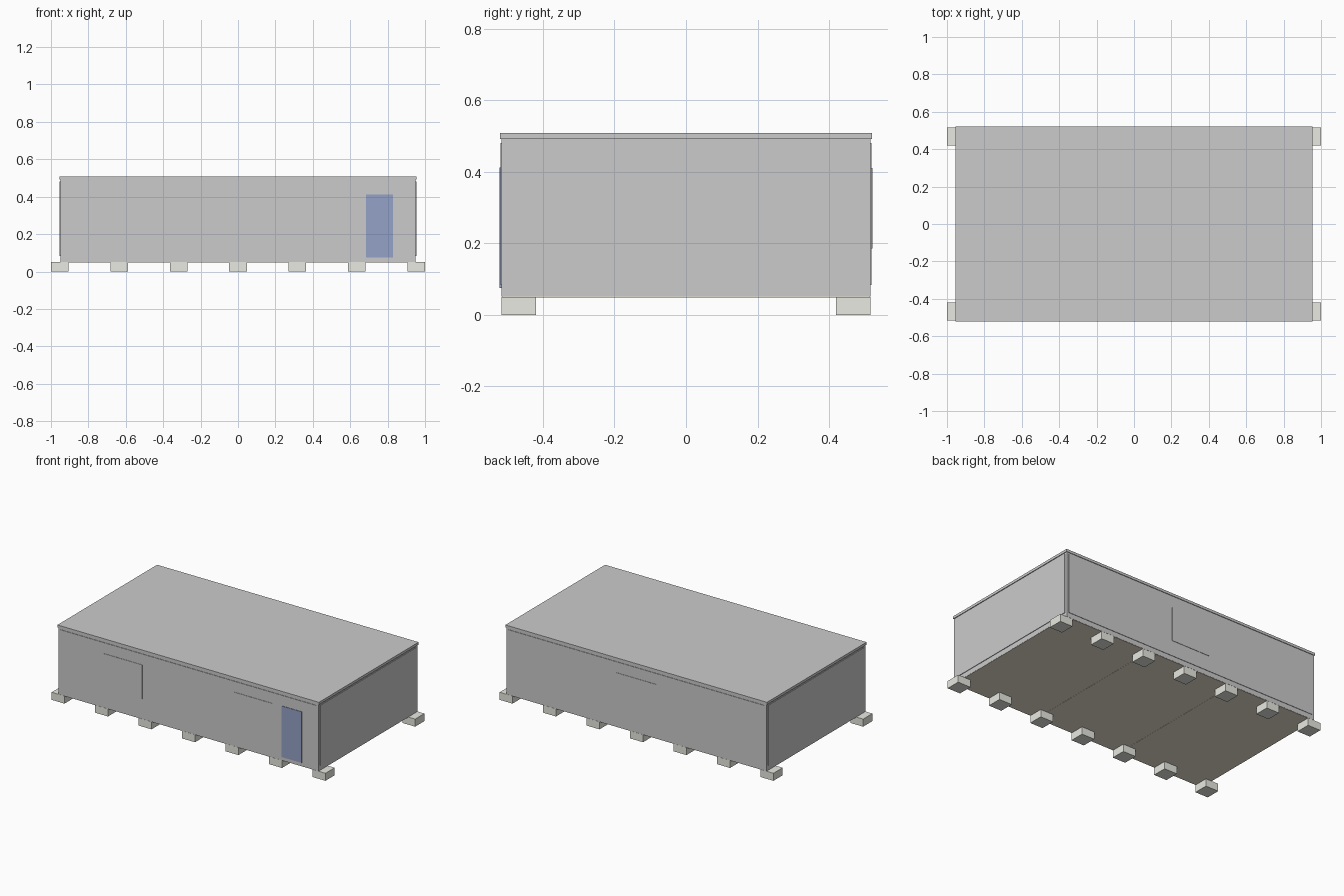
import bpy

if "Cube" in bpy.data.objects:
    bpy.data.objects.remove(bpy.data.objects["Cube"])


def material(name, rgb):
    m = bpy.data.materials.new(name)
    m.diffuse_color = (*rgb, 1)
    m.use_nodes = True
    m.node_tree.nodes["Principled BSDF"].inputs["Base Color"].default_value = m.diffuse_color
    return m


def box(name, x, y, z, mat=None):
    """Box from (min, max) ranges on each axis."""
    verts = [(a, b, c) for a in x for b in y for c in z]
    faces = [(0, 1, 3, 2), (4, 6, 7, 5), (0, 4, 5, 1),
             (2, 3, 7, 6), (0, 2, 6, 4), (1, 5, 7, 3)]
    mesh = bpy.data.meshes.new(name)
    mesh.from_pydata(verts, [], faces)
    ob = bpy.data.objects.new(name, mesh)
    bpy.context.collection.objects.link(ob)
    if mat:
        mesh.materials.append(mat)
    return ob


def side_range(s, inner, outer):
    return sorted((s * inner, s * outer))


concrete = material("concrete", (0.82, 0.82, 0.76))
blue = material("door_blue", (0.3, 0.36, 0.58))
wood = material("floor_board", (0.85, 0.78, 0.65))

# Frame body and roof slab
box("body", (-0.95, 0.95), (-0.516, 0.516), (0.051, 0.491))
box("roof", (-0.955, 0.955), (-0.52, 0.52), (0.491, 0.508))

# Floor underside in three modules
for i in range(3):
    x0 = -0.95 + i * 1.9 / 3
    box(f"floor_{i}", (x0 + 0.0005, x0 + 1.9 / 3 - 0.0005),
        (-0.515, 0.515), (0.049, 0.053), wood)

# Cladding panels, slightly proud of the frame
for s, end, face in ((-1, "left", "front"), (1, "right", "back")):
    box(f"{end}_panel", side_range(s, 0.945, 0.954), (-0.5, 0.5), (0.083, 0.481))
    box(f"{face}_panel", (-0.935, 0.935), side_range(s, 0.51, 0.519), (0.083, 0.481))

# Concrete footings along both long sides
for i in range(7):
    xc = (i - 3) * 0.953 / 3
    for s, face in ((-1, "front"), (1, "back")):
        box(f"{face}_footing_{i}", (xc - 0.047, xc + 0.047),
            side_range(s, 0.42, 0.516), (0, 0.05), concrete)

# Door and flush windows
box("door", (0.685, 0.83), (-0.522, -0.51), (0.075, 0.412), blue)
for name, x0, x1, s in (("front_window_left", -0.62, -0.335, -1),
                        ("front_window_right", 0.33, 0.62, -1),
                        ("back_window", -0.145, 0.142, 1)):
    box(name, (x0, x1), side_range(s, 0.51, 0.5215), (0.185, 0.41))
